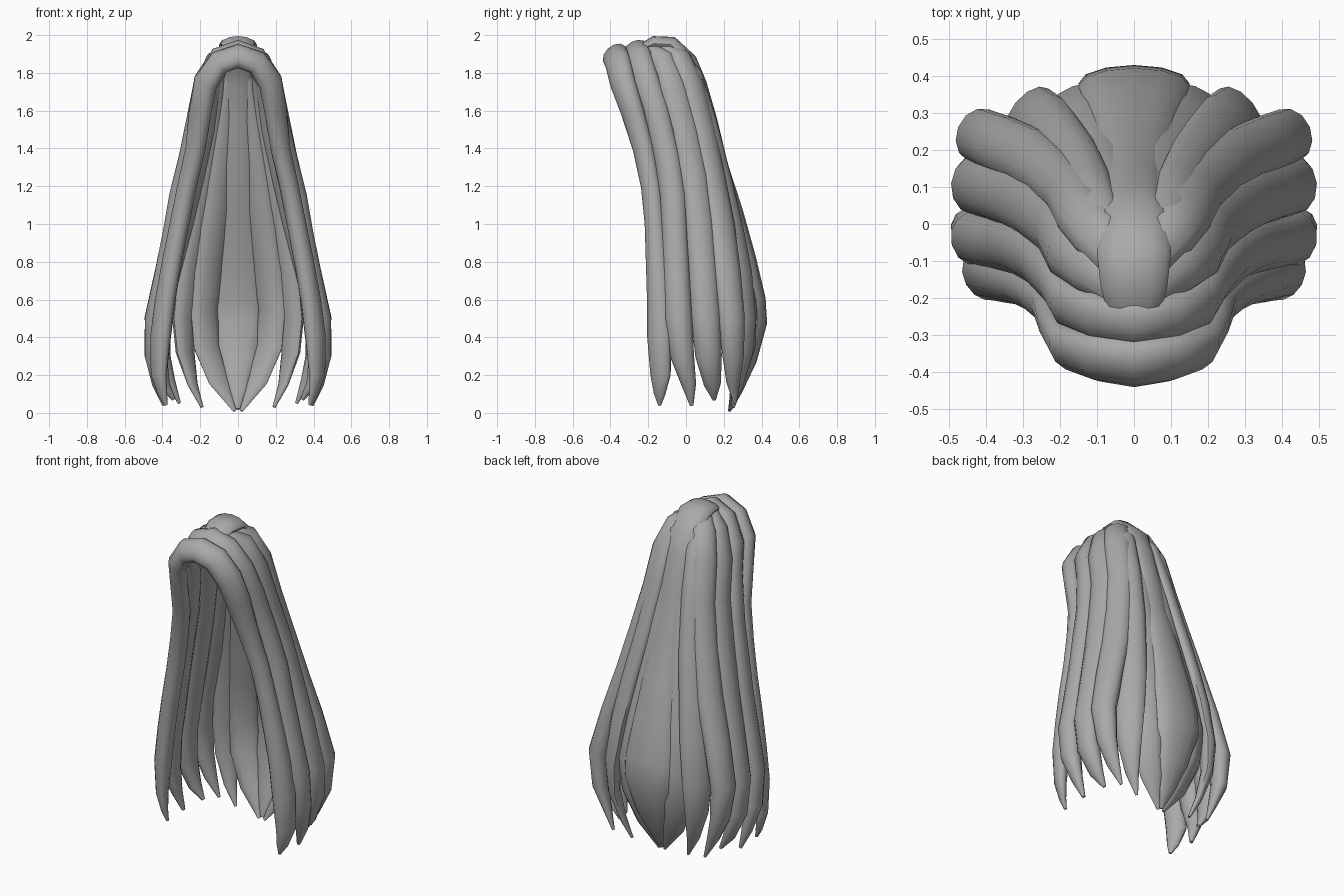
import bpy, bmesh, math
from mathutils import Vector

hair = bpy.data.materials.new("hair grey")
hair.diffuse_color = (0.40, 0.40, 0.40, 1)
SIDES = 12


def strand(name, path, mirrored=True):
    """Loft a flattened tube along (x, y, z, half width, half thickness) points."""
    bm = bmesh.new()
    pts = [Vector(p[:3]) for p in path]
    rings = []
    for i, p in enumerate(pts):
        t = (pts[min(i + 1, len(pts) - 1)] - pts[max(i - 1, 0)]).normalized()
        # the flat side faces away from the middle of the head of hair
        core = Vector((0, 0.14 - 0.14 * min(p.z, 1.7), min(p.z, 1.6)))
        n = p - core
        n = (n - t * n.dot(t)).normalized()
        w = t.cross(n)
        hw, ht = path[i][3:]
        rings.append([bm.verts.new(p + w * hw * math.cos(a) + n * ht * math.sin(a))
                      for a in (2 * math.pi * k / SIDES for k in range(SIDES))])
    for a, b in zip(rings, rings[1:]):
        for k in range(SIDES):
            j = (k + 1) % SIDES
            bm.faces.new((a[k], a[j], b[j], b[k]))
    bm.faces.new(rings[0][::-1])
    bm.faces.new(rings[-1])
    if mirrored:
        geo = bmesh.ops.duplicate(bm, geom=bm.verts[:] + bm.edges[:] + bm.faces[:])["geom"]
        for v in geo:
            if isinstance(v, bmesh.types.BMVert):
                v.co.x *= -1
    bmesh.ops.recalc_face_normals(bm, faces=bm.faces[:])
    me = bpy.data.meshes.new(name)
    bm.to_mesh(me)
    bm.free()
    me.materials.append(hair)
    ob = bpy.data.objects.new(name, me)
    bpy.context.collection.objects.link(ob)
    bpy.context.view_layer.objects.active = ob
    ob.select_set(True)
    bpy.ops.object.shade_smooth_by_angle(angle=math.radians(50))
    ob.select_set(False)


def arch(name, half):
    """One strand running from the left tip over the head to the right tip."""
    strand(name, [(-p[0],) + p[1:] for p in half[:0:-1]] + half, False)


# front band framing the face
arch("front_band", [
    (0, -.375, 1.89, .075, .055), (.10, -.36, 1.855, .075, .055), (.172, -.335, 1.75, .075, .055),
    (.20, -.285, 1.6, .07, .05), (.225, -.225, 1.4, .06, .05), (.27, -.185, 1.2, .055, .05),
    (.31, -.165, 1.0, .055, .05), (.35, -.155, .8, .06, .05), (.385, -.145, .6, .065, .05),
    (.41, -.14, .4, .07, .05), (.42, -.135, .2, .06, .035), (.40, -.14, .1, .035, .02),
    (.38, -.14, .04, .008, .008)])

# second band just behind it
arch("second_band", [
    (0, -.265, 1.92, .07, .05), (.10, -.25, 1.885, .07, .05), (.175, -.215, 1.76, .075, .055),
    (.205, -.16, 1.6, .075, .055), (.26, -.10, 1.35, .07, .055), (.31, -.07, 1.15, .07, .055),
    (.345, -.06, .95, .07, .055), (.39, -.05, .7, .075, .06), (.43, -.04, .5, .075, .065),
    (.44, -.02, .3, .065, .055), (.425, .015, .15, .04, .03), (.39, .03, .04, .01, .01)])

# side locks
strand("side_lock", [
    (.04, -.19, 1.93, .04, .03), (.12, -.12, 1.87, .07, .05), (.18, -.07, 1.72, .08, .055),
    (.21, -.01, 1.5, .08, .055), (.27, .04, 1.25, .08, .055), (.325, .07, 1.0, .08, .055),
    (.38, .09, .75, .08, .06), (.43, .105, .5, .08, .065), (.43, .12, .3, .07, .055),
    (.39, .14, .15, .045, .03), (.34, .15, .07, .01, .01)])
strand("rear_side_lock", [
    (.04, -.12, 1.94, .04, .03), (.10, -.03, 1.88, .07, .045), (.145, .03, 1.74, .075, .05),
    (.175, .09, 1.5, .075, .05), (.23, .14, 1.25, .075, .05), (.29, .185, 1.0, .08, .05),
    (.36, .215, .75, .08, .055), (.42, .24, .5, .075, .06), (.405, .25, .3, .06, .045),
    (.36, .25, .17, .04, .025), (.31, .26, .05, .008, .008)])

# back locks either side of the middle
strand("outer_back_lock", [
    (.05, -.05, 1.92, .04, .03), (.10, .04, 1.79, .06, .04), (.125, .11, 1.55, .065, .045),
    (.165, .185, 1.25, .07, .045), (.21, .24, 1.0, .075, .045), (.255, .28, .75, .085, .045),
    (.285, .30, .5, .085, .045), (.28, .295, .32, .07, .035), (.24, .27, .15, .04, .02),
    (.19, .25, .03, .008, .008)])
strand("inner_back_lock", [
    (.03, 0, 1.89, .03, .03), (.05, .07, 1.7, .05, .035), (.08, .145, 1.4, .065, .04),
    (.11, .215, 1.1, .08, .04), (.15, .28, .8, .085, .04), (.18, .32, .55, .085, .04),
    (.165, .31, .35, .085, .035), (.10, .275, .17, .065, .025), (.018, .23, .01, .008, .008)])

# middle back lock starting on the crown
strand("middle_back_lock", [
    (0, -.225, 1.93, .075, .03), (0, -.17, 1.955, .09, .04), (0, -.08, 1.95, .10, .045),
    (0, .01, 1.86, .10, .05), (0, .06, 1.74, .085, .05), (0, .115, 1.55, .085, .05),
    (0, .175, 1.3, .095, .05), (0, .25, 1.07, .11, .05), (0, .32, .82, .13, .05),
    (0, .372, .6, .15, .05), (0, .38, .48, .15, .05), (0, .335, .28, .105, .04),
    (0, .275, .12, .055, .025), (0, .235, .02, .01, .01)], False)
